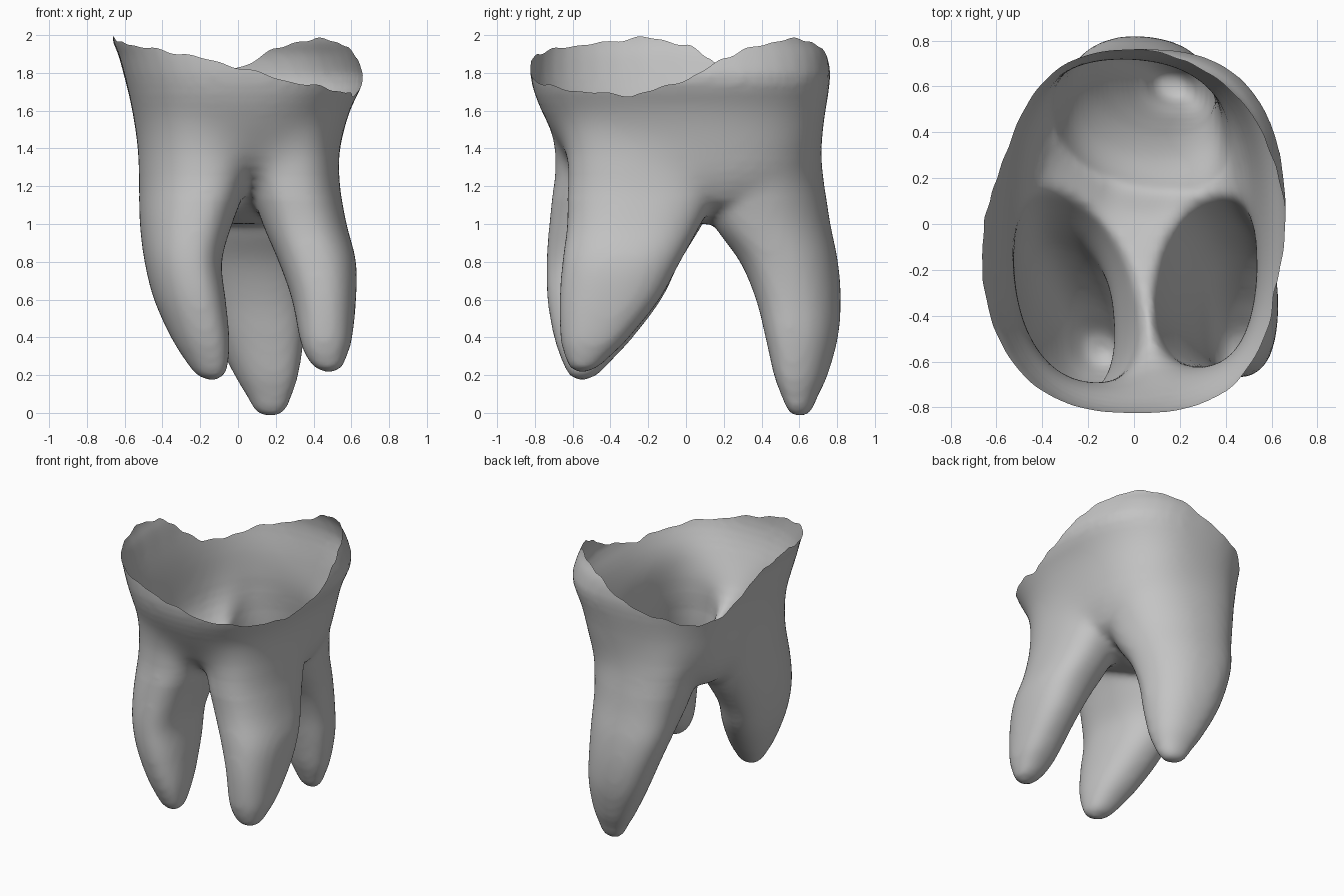
import bpy
import bmesh
import math

default_cube = bpy.data.objects.get("Cube")
if default_cube:
    bpy.data.objects.remove(default_cube, do_unlink=True)

SIDES = 40
SUBSTEPS = 5


def blend(p0, p1, p2, p3, t):
    """Smooth curve value between p1 and p2."""
    return 0.5 * (2 * p1 + (p2 - p0) * t
                  + (2 * p0 - 5 * p1 + 4 * p2 - p3) * t ** 2
                  + (3 * p1 - p0 - 3 * p2 + p3) * t ** 3)


def refine(rows):
    """Insert smooth in-between sections."""
    result = []
    last = len(rows) - 1
    for i in range(last):
        near = [rows[max(0, min(last, i + k))] for k in (-1, 0, 1, 2)]
        for step in range(SUBSTEPS):
            result.append([blend(*values, step / SUBSTEPS) for values in zip(*near)])
    return result + [list(rows[-1])]


def soften(value, power):
    return math.copysign(abs(value) ** power, value)


def loft(bm, rows, slant=0.0, power=1.0):
    """Closed loft; each row is height, x low, x high, y low, y high."""
    rings = []
    for z, x0, x1, y0, y1 in refine(rows):
        ring = []
        for i in range(SIDES):
            angle = math.tau * i / SIDES
            u = soften(math.cos(angle), power)
            v = soften(math.sin(angle + slant), power)
            ring.append(bm.verts.new(((x0 + x1 + (x1 - x0) * u) / 2,
                                      (y0 + y1 + (y1 - y0) * v) / 2, z)))
        rings.append(ring)
    for low, high in zip(rings, rings[1:]):
        for i in range(SIDES):
            j = (i + 1) % SIDES
            bm.faces.new((low[i], low[j], high[j], high[i]))
    bm.faces.new(list(reversed(rings[0])))
    bm.faces.new(rings[-1])


# Flaring body above the roots
body = [
    (1.00, -.10, .16, .05, .20),
    (1.10, -.36, .41, -.22, .42),
    (1.20, -.46, .48, -.42, .58),
    (1.30, -.51, .52, -.57, .67),
    (1.40, -.53, .54, -.66, .715),
    (1.60, -.56, .59, -.77, .74),
    (1.75, -.595, .665, -.82, .765),
    (1.90, -.635, .635, -.825, .75),
    (2.00, -.67, .61, -.81, .71),
    (2.30, -.69, .60, -.81, .69),
]

# Front root on the -x side
front_root_a = [
    (.175, -.17, -.11, -.575, -.53),
    (.20, -.22, -.07, -.62, -.47),
    (.27, -.275, -.05, -.655, -.40),
    (.40, -.355, -.045, -.70, -.28),
    (.60, -.445, -.065, -.735, -.13),
    (.80, -.495, -.085, -.74, -.03),
    (1.00, -.52, -.03, -.725, .09),
    (1.20, -.525, .045, -.705, .20),
    (1.35, -.53, .08, -.70, .24),
    (1.55, -.53, .08, -.72, .24),
]

# Front root on the +x side
front_root_b = [
    (.215, .46, .50, -.575, -.53),
    (.24, .405, .55, -.615, -.47),
    (.31, .355, .58, -.645, -.39),
    (.40, .325, .605, -.665, -.30),
    (.60, .285, .625, -.67, -.14),
    (.80, .215, .625, -.655, -.03),
    (1.00, .13, .575, -.63, .08),
    (1.20, .065, .54, -.63, .18),
    (1.35, .04, .535, -.635, .22),
    (1.55, .04, .52, -.66, .22),
]

# Long rear root
rear_root = [
    (-.02, .15, .20, .58, .63),
    (.01, .09, .25, .54, .665),
    (.09, .045, .285, .505, .70),
    (.20, -.02, .32, .465, .75),
    (.40, -.12, .35, .42, .805),
    (.60, -.20, .355, .37, .82),
    (.80, -.27, .37, .285, .805),
    (1.00, -.32, .40, .145, .765),
    (1.20, -.37, .44, .08, .735),
    (1.35, -.41, .48, .05, .72),
    (1.55, -.42, .48, .05, .71),
]

bm = bmesh.new()
loft(bm, body, power=.76)
loft(bm, front_root_a, slant=-.22, power=.88)
loft(bm, front_root_b, slant=.05, power=.85)
loft(bm, rear_root, slant=-.25, power=.9)
bmesh.ops.recalc_face_normals(bm, faces=bm.faces)
blank = bpy.data.meshes.new("root_blank")
bm.to_mesh(blank)
bm.free()

# Fuse the parts into one soft surface
shell = bpy.data.objects.new("root_shell", blank)
bpy.context.collection.objects.link(shell)
fuse = shell.modifiers.new("fuse", 'REMESH')
fuse.mode = 'VOXEL'
fuse.voxel_size = 0.022
relax = shell.modifiers.new("relax", 'SMOOTH')
relax.factor = 0.5
relax.iterations = 12
depsgraph = bpy.context.evaluated_depsgraph_get()
fused = bpy.data.meshes.new_from_object(shell.evaluated_get(depsgraph))
shell.modifiers.clear()
shell.data = fused
bpy.data.meshes.remove(blank)

# Broken rim: angle in degrees and height
rim = [
    (-180, 1.95), (-160, 1.99), (-145, 1.96), (-130, 1.94), (-110, 1.90),
    (-90, 1.83), (-70, 1.75), (-45, 1.70), (-25, 1.68), (0, 1.76),
    (18, 1.88), (35, 1.95), (55, 1.985), (75, 1.93), (90, 1.82),
    (110, 1.74), (132, 1.66), (148, 1.69), (160, 1.79), (169, 1.88), (180, 1.95),
]


def rim_height(co):
    angle = math.degrees(math.atan2(co.y, co.x))
    for (a0, z0), (a1, z1) in zip(rim, rim[1:]):
        if angle <= a1:
            t = (angle - a0) / (a1 - a0)
            t = t * 0.5 + t * t * (3 - 2 * t) * 0.5
            wave = math.sin(math.radians(angle) * 17) + math.sin(math.radians(angle) * 29)
            return z0 + (z1 - z0) * t + 0.004 * wave
    return rim[-1][1]


bm = bmesh.new()
bm.from_mesh(fused)

# Melt the roots into the body around the neck
for reach in (.32, .27, .22, .17, .12):
    neck = [v for v in bm.verts if abs(v.co.z - 1.46) < reach]
    for _ in range(14):
        bmesh.ops.smooth_vert(bm, verts=neck, factor=0.5,
                              use_axis_x=True, use_axis_y=True, use_axis_z=True)

# Open the top along the uneven rim
for v in bm.verts:
    v.co.z -= rim_height(v.co)
bmesh.ops.bisect_plane(bm, geom=bm.verts[:] + bm.edges[:] + bm.faces[:],
                       plane_co=(0, 0, 0), plane_no=(0, 0, 1), clear_outer=True)
for v in bm.verts:
    v.co.z += rim_height(v.co)
for face in bm.faces:
    face.smooth = True
bm.to_mesh(fused)
bm.free()

# Plain grey material
grey = bpy.data.materials.new("plain_grey")
grey.use_nodes = True
colour = (0.55, 0.55, 0.55, 1)
grey.diffuse_color = colour
shader = next(n for n in grey.node_tree.nodes if n.type == 'BSDF_PRINCIPLED')
shader.inputs["Base Color"].default_value = colour
shader.inputs["Roughness"].default_value = 0.6
fused.materials.clear()
fused.materials.append(grey)
